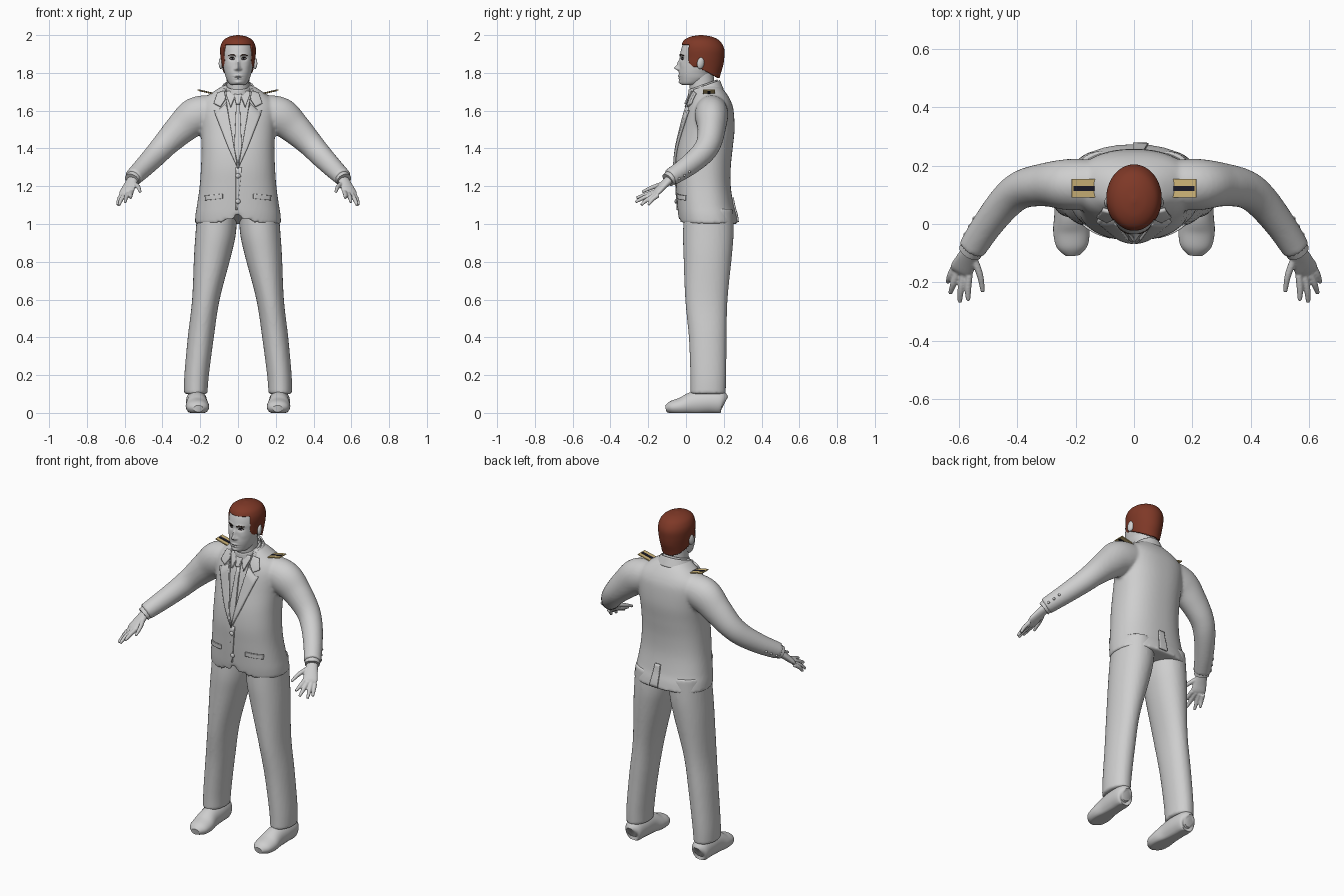
import bpy, bmesh, math
from mathutils import Vector, Matrix
from mathutils.bvhtree import BVHTree

cube = bpy.data.objects.get("Cube")
if cube:
    bpy.data.objects.remove(cube)


def material(name, *rgb):
    m = bpy.data.materials.new(name)
    m.use_nodes = True
    m.diffuse_color = (*rgb, 1)
    m.node_tree.nodes["Principled BSDF"].inputs["Base Color"].default_value = (*rgb, 1)
    return m


GREY = material("light grey", .62, .62, .62)
HAIR = material("auburn", .21, .04, .02)
GOLD = material("pale gold", .62, .46, .19)
NAVY = material("dark navy", .01, .01, .02)
BROWN = material("dark brown", .04, .025, .02)


def make(name, bm, mat, voxel=0, shell=0, smooth_steps=4):
    """Turn a bmesh into an object; fuse overlapping shapes when voxel is set."""
    bmesh.ops.recalc_face_normals(bm, faces=bm.faces) if not shell else None
    mesh = bpy.data.meshes.new(name)
    bm.to_mesh(mesh)
    bm.free()
    mesh.materials.append(mat)
    mesh.shade_smooth()
    mesh.set_sharp_from_angle(angle=math.radians(45))
    ob = bpy.data.objects.new(name, mesh)
    bpy.context.collection.objects.link(ob)
    if voxel:
        r = ob.modifiers.new("fuse", "REMESH")
        r.mode, r.voxel_size, r.use_smooth_shade = "VOXEL", voxel, True
        s = ob.modifiers.new("soften", "SMOOTH")
        s.factor, s.iterations = .5, smooth_steps
    if shell:
        s = ob.modifiers.new("thickness", "SOLIDIFY")
        s.thickness, s.offset = abs(shell), math.copysign(1, shell)
    return ob


def spline(keys, n):
    """Catmull-Rom interpolation of section tuples."""
    out, last = [], len(keys) - 1
    for i in range(last):
        quad = (keys[max(i - 1, 0)], keys[i], keys[i + 1], keys[min(i + 2, last)])
        for k in range(n):
            t = k / n
            out.append([b + .5 * t * (c - a + t * (2 * a - 5 * b + 4 * c - d + t * (3 * (b - c) + d - a)))
                        for a, b, c, d in zip(*quad)])
    return out + [list(keys[-1])]


def loft(bm, keys, side=1, sides=32, steps=6, power=1, along=False, tilt=0, cap=True):
    """Skin elliptical sections (x, y, z, rx, ry); 'along' turns them to follow the path."""
    secs, rings = spline(keys, steps), []
    pts = [Vector((s[0] * side, s[1], s[2])) for s in secs]
    for i, (c, s) in enumerate(zip(pts, secs)):
        u, v = Vector((1, 0, 0)), Vector((0, 1, 0))
        if along:
            t = pts[min(i + 1, len(pts) - 1)] - pts[max(i - 1, 0)]
            v = t.cross(Vector((0, 0, 1))).normalized()
            u = v.cross(t).normalized()
        ring = []
        for k in range(sides):
            a = math.tau * k / sides
            ca, sa = math.cos(a), math.sin(a)
            p = c + u * s[3] * math.copysign(abs(ca) ** power, ca) + v * s[4] * math.copysign(abs(sa) ** power, sa)
            p.z = max(p.z + tilt * (p.y - c.y), 0)
            ring.append(bm.verts.new(p))
        rings.append(ring)
    for r, q in zip(rings, rings[1:]):
        for k in range(sides):
            j = (k + 1) % sides
            bm.faces.new((r[k], r[j], q[j], q[k]))
    if cap:
        bm.faces.new(rings[0][::-1])
        bm.faces.new(rings[-1])
    return rings


def ball(name, mat, loc, size):
    bm = bmesh.new()
    bmesh.ops.create_uvsphere(bm, u_segments=20, v_segments=12, radius=1,
                              matrix=Matrix.Translation(loc) @ Matrix.Diagonal((*size, 1)))
    return make(name, bm, mat)


def surface(ob):
    bpy.context.view_layer.update()
    return BVHTree.FromObject(ob, bpy.context.evaluated_depsgraph_get())


def drop(tree, x, z, face=-1):
    hit = tree.ray_cast(Vector((x, 2 * face, z)), Vector((0, -face, 0)))[0]
    return hit or tree.find_nearest(Vector((x, .1 * face, z)))[0]


def plate(name, mat, tree, outline, thick=.006, face=-1, side=1, lift=0):
    """Thin panel drawn in x, z and draped over a surface."""
    bm = bmesh.new()
    bm.faces.new([bm.verts.new((x * side, 0, z)) for x, z in outline])
    bmesh.ops.triangulate(bm, faces=bm.faces)
    bmesh.ops.subdivide_edges(bm, edges=bm.edges, cuts=7, use_grid_fill=True)
    for v in bm.verts:
        v.co.y = drop(tree, v.co.x, v.co.z, face).y + lift * face
    bmesh.ops.recalc_face_normals(bm, faces=bm.faces)
    bm.normal_update()
    if sum(f.normal.y for f in bm.faces) * face < 0:
        bmesh.ops.reverse_faces(bm, faces=bm.faces)
    return make(name, bm, mat, shell=thick)


# Jacket: body and sleeves fused into one garment
bm = bmesh.new()
body = [(1, .228, -.035, .275), (1.05, .225, -.042, .266), (1.1, .217, -.046, .252),
        (1.2, .203, -.052, .237), (1.3, .196, -.056, .237), (1.4, .193, -.047, .247),
        (1.5, .197, -.025, .257), (1.6, .205, .0, .252), (1.65, .19, .018, .238),
        (1.69, .145, .035, .215), (1.72, .1, .045, .19), (1.735, .07, .06, .17)]
rings = loft(bm, [(0, (f + b) / 2, z, w, (b - f) / 2) for z, w, f, b in body], sides=64, power=.85)
for level, ring in enumerate(rings[:6]):
    for v in ring:      # cutaway at the front of the hem
        if v.co.y < .05:
            v.co.z += .06 * (1 - level / 6) * math.exp(-(v.co.x / .025) ** 2)
for s in (1, -1):
    loft(bm, [(.12, .135, 1.6, .085, .085), (.22, .135, 1.572, .1, .088), (.3, .135, 1.507, .085, .075),
              (.38, .12, 1.427, .069, .066), (.435, .08, 1.367, .062, .06), (.5, .0, 1.3, .054, .053),
              (.556, -.085, 1.245, .046, .048)], side=s, along=True)
jacket = make("jacket", bm, GREY, voxel=.009)
cloth = surface(jacket)

# Trousers
bm = bmesh.new()
for s in (1, -1):
    loft(bm, [(.11, .12, 1.08, .105, .13), (.118, .118, .95, .107, .134), (.135, .115, .83, .098, .128),
              (.17, .108, .6, .073, .112), (.197, .115, .4, .069, .1), (.219, .118, .2, .065, .095),
              (.224, .117, .1, .062, .093)], side=s, power=.95)
make("trousers", bm, GREY, voxel=.009, smooth_steps=2)

# Shoes, hands and cuffs
palm = [(.555, -.083, 1.24, .024, .03), (.575, -.125, 1.2, .019, .037),
        (.59, -.155, 1.17, .016, .041), (.597, -.168, 1.16, .009, .036)]
fingers = [((.565, -.175, 1.167), (.569, -.222, 1.152), (.568, -.262, 1.138)),
           ((.583, -.167, 1.161), (.593, -.222, 1.14), (.597, -.268, 1.116)),
           ((.601, -.158, 1.157), (.618, -.204, 1.13), (.63, -.238, 1.1)),
           ((.616, -.148, 1.152), (.63, -.178, 1.13), (.638, -.2, 1.1)),
           ((.55, -.115, 1.215), (.528, -.175, 1.195), (.518, -.232, 1.17))]
for s, hand in ((1, "left"), (-1, "right")):
    bm = bmesh.new()
    loft(bm, [(.222, .203, .05, .03, .025), (.222, .187, .055, .062, .05), (.22, .12, .058, .065, .056),
              (.218, .04, .05, .062, .055), (.215, -.02, .035, .048, .062), (.212, -.075, .028, .036, .054),
              (.21, -.106, .022, .018, .026)], side=s, along=True)
    make(hand + "_shoe", bm, GREY)
    bm = bmesh.new()
    loft(bm, palm, side=s, along=True, sides=20)
    for joints in fingers:
        loft(bm, [(*p, r, r) for p, r in zip(joints, (.0125, .0115, .0075))], side=s, along=True, sides=12)
    make(hand + "_hand", bm, GREY, voxel=.004, smooth_steps=3)
    bm = bmesh.new()
    loft(bm, [(.545, -.068, 1.255, .04, .042), (.562, -.096, 1.233, .038, .041)], side=s, along=True)
    make(hand + "_shirt_cuff", bm, GREY)
    for k in range(3):  # sleeve buttons
        spot = cloth.find_nearest(Vector((s * (.585 - .018 * k), -.03 + .025 * k, 1.235 + .02 * k)))[0]
        ball(hand + "_sleeve_button", GREY, spot, (.007, .007, .007))

# Head with sculpted face
bm = bmesh.new()
loft(bm, [(0, .015, 1.735, .022, .025), (0, .025, 1.742, .045, .052), (0, .045, 1.77, .062, .08),
          (0, .052, 1.8, .071, .09), (0, .065, 1.83, .078, .1), (0, .073, 1.87, .083, .106),
          (0, .078, 1.91, .085, .107), (0, .08, 1.95, .077, .096), (0, .08, 1.975, .06, .073),
          (0, .08, 1.99, .035, .045), (0, .08, 1.995, .008, .01)], sides=128, steps=9, power=.96)
# each feature pushes the face forward: x, z, width, height, depth
features = [(0, 1.826, .011, .012, .024), (0, 1.848, .009, .02, .012), (.013, 1.82, .008, .007, .008),
            (.032, 1.876, .016, .011, -.01), (.03, 1.895, .022, .007, .004), (0, 1.784, .02, .005, .006),
            (0, 1.771, .016, .005, .006), (0, 1.7775, .024, .002, -.003), (0, 1.75, .018, .01, .008),
            (.05, 1.835, .018, .02, .003)]
for v in bm.verts:
    if v.co.y < .05:
        x, z = abs(v.co.x), v.co.z
        v.co.y -= sum(d * math.exp(-((x - fx) / w) ** 2 - ((z - fz) / h) ** 2) for fx, fz, w, h, d in features)
head = make("head", bm, GREY)
face = surface(head)
for s in (1, -1):
    plate("eyebrow", BROWN, face, [(.012, 1.888), (.03, 1.894), (.052, 1.89), (.052, 1.894),
                                   (.03, 1.9), (.012, 1.895)], thick=.003, side=s)
    plate("eyelid_line", BROWN, face, [(.016, 1.873), (.03, 1.867), (.047, 1.874), (.04, 1.883), (.024, 1.883)],
          thick=.002, side=s)
    plate("eye_white", GREY, face, [(.019, 1.874), (.03, 1.87), (.044, 1.874), (.03, 1.88)],
          thick=.001, side=s, lift=.002)
    plate("iris", NAVY, face, [(.027, 1.871), (.035, 1.871), (.035, 1.88), (.027, 1.88)],
          thick=.001, side=s, lift=.003)
    ear = ball("ear", GREY, (0, 0, 0), (.012, .02, .032))
    ear.location, ear.rotation_euler = (s * .089, .078, 1.852), (-.2, 0, s * .35)

# Hair: a shell opened around the face, ears and nape
bm = bmesh.new()
loft(bm, [(0, .1, 1.76, .068, .075), (0, .095, 1.8, .077, .09), (0, .085, 1.84, .086, .112),
          (0, .0875, 1.88, .092, .115), (0, .0875, 1.92, .095, .116), (0, .085, 1.95, .09, .108),
          (0, .082, 1.975, .075, .09), (0, .08, 1.992, .045, .055), (0, .08, 2, .006, .008)],
     sides=128, steps=10)
bmesh.ops.recalc_face_normals(bm, faces=bm.faces)


def bare(p):
    if p.y < .015:
        return p.z < 1.95
    return p.z < 1.83 - max(p.y - .06, 0) * .5


bmesh.ops.delete(bm, geom=[f for f in bm.faces if bare(f.calc_center_median())], context="FACES")
make("hair", bm, HAIR, shell=-.012)

# Neck and collars
bm = bmesh.new()
loft(bm, [(0, .095, 1.66, .066, .072), (0, .085, 1.73, .06, .066), (0, .08, 1.8, .06, .066)])
make("neck", bm, GREY)
for name, low, high, gap in (("shirt_collar", (1.685, .083, .085), (1.738, .068, .077), .01),
                             ("jacket_collar", (1.675, .115, .105), (1.73, .083, .09), .04)):
    bm = bmesh.new()
    loft(bm, [(0, .095, *low), (0, .09, *high)], sides=64, tilt=.35, cap=False)
    bmesh.ops.recalc_face_normals(bm, faces=bm.faces)
    bmesh.ops.delete(bm, geom=[f for f in bm.faces if f.calc_center_median().y < gap], context="FACES")
    make(name, bm, GREY, shell=-.008)

# Shirt front, tie, lapels, pocket flaps and shoulder boards
plate("tie_blade", GREY, cloth, [(0, 1.31), (.02, 1.4), (.01, 1.64), (-.01, 1.64), (-.02, 1.4)], thick=.009)
plate("tie_knot", GREY, cloth, [(.01, 1.63), (.02, 1.68), (-.02, 1.68), (-.01, 1.63)], thick=.02)
for s in (1, -1):
    plate("collar_wing", GREY, cloth, [(.012, 1.68), (.038, 1.615), (.062, 1.68), (.06, 1.7), (.03, 1.7)],
          side=s, thick=.014)
    plate("lapel", GREY, cloth, [(.0, 1.29), (.05, 1.4), (.125, 1.6), (.09, 1.61), (.062, 1.66), (.045, 1.55)],
          side=s, thick=.013)
    plate("lapel_top", GREY, cloth, [(.092, 1.618), (.125, 1.635), (.105, 1.69), (.07, 1.7), (.064, 1.66)],
          side=s, thick=.012)
    plate("pocket_flap", GREY, cloth, [(.08, 1.135), (.17, 1.125), (.172, 1.15), (.08, 1.16)], side=s, thick=.007)
    for name, mat, size in (("shoulder_board", GOLD, (.085, .064, .006)),
                            ("board_stripe", NAVY, (.074, .018, .009))):
        bm = bmesh.new()
        bmesh.ops.create_cube(bm, size=1, matrix=Matrix.Diagonal((*size, 1)))
        board = make(name, bm, mat)
        board.location, board.rotation_euler = (s * .172, .122, 1.7), (0, -.23 * s, 0)

# Front closure, buttons and back vent
plate("front_edge", GREY, cloth, [(-.012, 1.3), (-.012, 1.075), (-.004, 1.075), (.02, 1.3)], thick=.005)
for z in (1.255, 1.12):
    ball("jacket_button", GREY, drop(cloth, 0, z) - Vector((0, .006, 0)), (.013, .007, .013))
plate("vent_flap", GREY, cloth, [(-.004, 1.01), (.05, 1.01), (.03, 1.14), (-.004, 1.14)], thick=.008, face=1)
